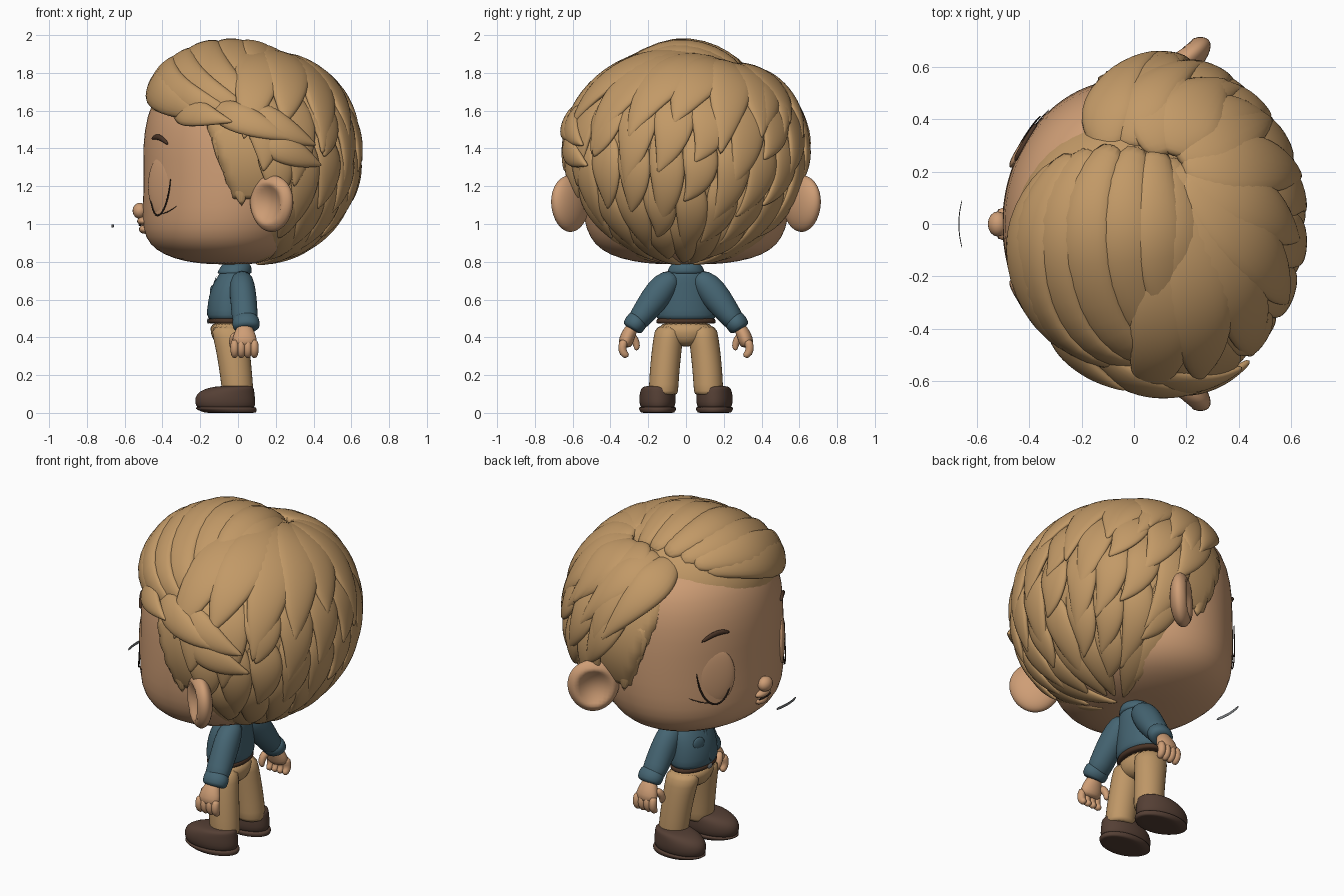
import bpy, bmesh, math
from mathutils import Vector as V

old = bpy.data.objects.get("Cube")
if old:
    bpy.data.objects.remove(old)


def material(name, rgb):
    m = bpy.data.materials.new(name)
    m.use_nodes = True
    m.diffuse_color = (*rgb, 1)
    m.node_tree.nodes["Principled BSDF"].inputs["Base Color"].default_value = (*rgb, 1)
    return m


SKIN = material("skin", (.62, .34, .18))
HAIR = material("hair tan", (.54, .32, .135))
SHIRT = material("shirt blue", (.06, .13, .17))
PANTS = material("trousers khaki", (.52, .31, .135))
SHOE = material("shoe brown", (.09, .05, .035))
DARK = material("dark line", (.03, .018, .012))
BROWN = material("dark brown", (.07, .035, .02))
GREY = material("grey", (.2, .21, .22))
X, Y, Z = V((1, 0, 0)), V((0, 1, 0)), V((0, 0, 1))


def finish(name, bm, mat, levels=1):
    bmesh.ops.recalc_face_normals(bm, faces=bm.faces[:])
    for f in bm.faces:
        f.smooth = True
    me = bpy.data.meshes.new(name)
    bm.to_mesh(me)
    bm.free()
    me.materials.append(mat)
    ob = bpy.data.objects.new(name, me)
    bpy.context.collection.objects.link(ob)
    if levels:
        ob.modifiers.new("smooth", "SUBSURF").levels = levels
        ob.modifiers["smooth"].render_levels = levels
    return ob


def sweep(name, stations, mat, n=12, ref=X, flat=False, levels=1):
    """Skin elliptic sections (position, semi-axis along ref, other semi-axis)."""
    bm, rings = bmesh.new(), []
    pos = [V(s[0]) for s in stations]
    for i, (p, a, b) in enumerate(stations):
        tan = Z if flat else (pos[min(i + 1, len(pos) - 1)] - pos[max(i - 1, 0)]).normalized()
        r = ref(pos[i]) if callable(ref) else ref
        u = (r - tan * r.dot(tan)).normalized()
        w = tan.cross(u)
        rings.append([bm.verts.new(pos[i] + u * a * math.cos(k * math.tau / n)
                                   + w * b * math.sin(k * math.tau / n)) for k in range(n)])
    for r0, r1 in zip(rings, rings[1:]):
        for k in range(n):
            bm.faces.new((r0[k], r0[(k + 1) % n], r1[(k + 1) % n], r1[k]))
    bm.faces.new(rings[0])
    bm.faces.new(rings[-1])
    return finish(name, bm, mat, levels)


def loft(name, rows, mat, cy=0, n=24):
    """Stack horizontal ellipses given as (z, centre x, radius x, radius y)."""
    return sweep(name, [((cx, cy, z), rx, ry) for z, cx, rx, ry in rows], mat, n, X, True)


def ball(name, centre, radii, mat, shape=None, seg=32, turn=0):
    bm = bmesh.new()
    bmesh.ops.create_uvsphere(bm, u_segments=seg, v_segments=seg * 3 // 4, radius=1)
    for v in bm.verts:
        if shape:
            v.co = shape(v.co)
        v.co = V(v.co[i] * radii[i] for i in range(3))
    ob = finish(name, bm, mat, 0)
    ob.location, ob.rotation_euler.z = centre, turn
    return ob


# Head
HEAD = [(.785, -.04, .1, .14), (.80, -.06, .22, .28), (.835, -.06, .33, .405),
        (.89, -.065, .405, .485), (.97, -.055, .45, .53), (1.08, -.04, .465, .55),
        (1.25, -.03, .47, .555), (1.42, -.03, .475, .55), (1.57, -.03, .455, .53),
        (1.7, -.03, .40, .47), (1.77, -.02, .31, .37), (1.81, 0, .18, .22), (1.83, 0, .06, .08)]
loft("head", HEAD, SKIN, n=48)


def face(az, z, lift=0):
    """Point on the face; az is the angle from straight ahead toward +y."""
    for r0, r1 in zip(HEAD, HEAD[1:]):
        if r0[0] <= z <= r1[0]:
            t = (z - r0[0]) / (r1[0] - r0[0])
            cx, rx, ry = (r0[i] + (r1[i] - r0[i]) * t for i in (1, 2, 3))
            return V((cx - (rx + lift) * math.cos(az), (ry + lift) * math.sin(az), z))


def face_line(name, s, pts, radius, lift, mat=DARK):
    """Tapered line through (angle, height) points on the face."""
    st = [(face(s * a, z, lift), radius * .6, radius if 0 < i < len(pts) - 1 else radius * .4)
          for i, (a, z) in enumerate(pts)]
    sweep(name, st, mat, 6, lambda p: V((p.x, p.y, 0)).normalized())


# Nose, puckered lips and the small arc in front of the mouth
ball("nose", (-.52, 0, 1.07), (.038, .048, .042), SKIN, seg=16)
ball("upper_lip", (-.5, 0, 1.015), (.034, .062, .024), SKIN, seg=16)
ball("lower_lip", (-.492, 0, .972), (.032, .052, .024), SKIN, seg=16)
sweep("mouth_line", [((-.522 + y * y * 2, y, .994), .006, .006) for y in (-.06, -.03, 0, .03, .06)], DARK, 6, Z)
sweep("floating_arc", [((-.67 + y * y * 1.6, y, .99), .01, .002)
                       for y in (-.095, -.05, 0, .05, .095)], GREY, 6, Z)

for s, side in ((-1, "left"), (1, "right")):
    # Closed eye, lash and brow
    ball("eyelid_" + side, face(s * .62, 1.2, -.018), (.026, .12, .165), SKIN, turn=-s * .66)
    arc = [(.62 - .20 * math.cos(t * math.pi / 8), 1.25 - .21 * math.sin(t * math.pi / 8)) for t in range(9)]
    face_line("eye_line_" + side, s, arc, .006, .008)
    face_line("lash_" + side, s, [(.62, 1.05), (.78, 1.06), (.93, 1.1)], .004, .002)
    face_line("brow_" + side, s, [(.45, 1.45), (.54, 1.465), (.66, 1.455), (.78, 1.42)], .019, .002, BROWN)

    # Ear: flared ball with a hollow on its outer side, broader at the top
    def hollow(c):
        r = math.hypot(c.x, c.z)
        if c.y * s > 0 and r < .72:
            c.y -= s * 1.0 * (1 - (r / .72) ** 2)
        c.x *= 1 + .08 * c.z
        return c
    ball("ear_" + side, (.178, s * .612, 1.108), (.14, .062, .15), SKIN, hollow, turn=s * .7)

# Hair base: egg shape that sinks into the head in front of the hairline
C, R = V((.07, 0, 1.365)), V((.55, .615, .55))


def hairline(c):
    x, z = C.x + c.x * R.x, C.z + c.z * R.z
    edge = .15 if z < 1.12 else max(-.17, -.02 - (z - 1.12) * .35)
    t = min(1, max(0, (edge - x) / .06))
    groove = .09 * math.exp(-((c.y * R.y - .29) / .06) ** 2) if z > 1.7 else 0
    return c * (1 - groove - .2 * t * t * (3 - 2 * t))


ball("hair_base", C, R, HAIR, hairline, 96)
QC, QR = V((-.045, -.04, 1.605)), V((.415, .46, .345))


def tilt(c):
    """Let the quiff fall away toward the left side."""
    c.z -= .07 * max(0, -c.y) * max(0, c.z) * 2
    return c


ball("quiff_base", QC, QR, HAIR, tilt, 48)


def lock(name, pts, width, thick, c=C, r=R, lift=.0, fall=0):
    """Pointed lock hugging an ellipsoid along a three-point bend."""
    a, b, d = (V(p) for p in pts)
    st = []
    for i in range(10):
        t = i / 9
        q = a * (1 - t) ** 2 + b * 2 * t * (1 - t) + d * t * t - c
        u = V(q[k] / r[k] for k in range(3)).normalized()
        k = 1 + lift + .05 * t - .06 * (1 - t) ** 3
        w = (.4 + .6 * math.sin(min(1, t * 2) * math.pi / 2)) * max(.03, 1 - t ** 2.8)
        p = c + V(u[j] * r[j] * k for j in range(3))
        p.z -= fall * max(0, -u.y) * max(0, u.z) * 2
        st.append((p, thick * (.25 + .75 * w), width * w))
    sweep(name, st, HAIR, 10, lambda p: V((p[k] - c[k]) / r[k] ** 2 for k in range(3)).normalized())


def polar(phi, el):
    f, e = math.radians(phi), math.radians(el)
    return C + V((R.x * math.cos(e) * math.cos(f), R.y * math.cos(e) * math.sin(f), R.z * math.sin(e)))


# Overlapping rows: root height, tip height, count, spread, width
ROWS = [(-30, -78, 9, 76, .1), (-8, -57, 9, 72, .105), (16, -34, 10, 78, .115),
        (42, -10, 10, 90, .135)]
for j, (e0, e1, n, spread, width) in enumerate(ROWS):
    for i in range(n):
        phi = -spread + 2 * spread * (i + .25 * (j % 2)) / (n - .75)
        dip = 9 * math.sin(i * 2.4 + j)
        lock("back_lock", (polar(phi * 1.02 - 4, e0), polar(phi + 7, (e0 + e1) / 2),
                           polar(phi * .9 - 7, e1 + dip)), width, .036, lift=.003 * j)

# Broad crown locks fanning out of the end of the parting
CROWN = V((.14, .26, 1.84))
for i in range(9):
    phi = -92 + 22 * i
    root = CROWN.lerp(polar(phi, 60), .2)
    lock("crown_lock", (root, polar(phi + 10, 46), polar(phi - 2, 8 + 9 * math.sin(i * 2.1))),
         .16, .042, lift=.012 + .006 * (i % 2))

# Locks combed from the parting over the right side
for i in range(4):
    t = i / 3
    lock("parting_lock", ((-.1 + .24 * t, .29, 1.82), (-.17 + .55 * t, .55, 1.8),
                          (.1 + .46 * t, .62 - .2 * t, 1.4 + .07 * t)), .135, .05, lift=.015 - .004 * i)

# Quiff combed from the parting over the left side and then backward
for i in range(7):
    t = i / 6
    lock("quiff_lock", ((-.3 + .46 * t, .27, 1.8), (-.66 + .75 * t, -.25, 1.78 + .2 * t),
                        (.0 + .4 * t, -.62 + .1 * t, 1.5 + .17 * t)), .125, .048, QC, QR,
         .03 + .012 * (i % 2), .07)
for x, z in ((-.02, 1.53), (.3, 1.44), (.45, 1.42), (.5, 1.3)):
    lock("side_lock", ((x - .42, -.42, z + .16), (x - .3, -.62, z + .1), (x, -.6, z)), .1, .04, lift=.04)

for s, side in ((-1, "left"), (1, "right")):
    # Sideburn
    sweep("sideburn_" + side, [((-.05, s * .55, 1.54), .03, .12), ((-.02, s * .558, 1.38), .032, .11),
                               ((.015, s * .558, 1.24), .028, .075), ((.02, s * .55, 1.09), .01, .006)], HAIR, 12, Y)
    # Sleeve and turned cuff
    sweep("sleeve_" + side, [((.02, s * .05, .735), .05, .04), ((.02, s * .11, .68), .07, .078),
                             ((.03, s * .17, .60), .072, .078), ((.035, s * .23, .52), .07, .064),
                             ((.04, s * .28, .455), .068, .054)], SHIRT, 16)
    sweep("cuff_" + side, [((.04, s * .245, .505), .055, .045), ((.04, s * .25, .5), .074, .06),
                           ((.045, s * .288, .447), .077, .061), ((.045, s * .29, .443), .04, .035)], SHIRT, 16)
    # Hand with curled fingers
    sweep("palm_" + side, [((.035, s * .275, .47), .035, .03), ((.035, s * .298, .43), .054, .038),
                           ((.035, s * .318, .385), .072, .042), ((.035, s * .325, .345), .06, .034)], SKIN)
    for i in range(4):
        x = -.018 + .035 * i
        sweep("finger_" + side, [((x, s * .324, .39), .021, .025), ((x, s * .34, .35), .025, .026),
                                 ((x, s * .334, .315), .023, .025), ((x, s * .305, .296), .017, .018)], SKIN, 8)
    sweep("thumb_" + side, [((-.01, s * .3, .42), .024, .024), ((-.028, s * .27, .39), .025, .024),
                            ((-.028, s * .258, .35), .02, .02), ((-.022, s * .264, .33), .01, .01)], SKIN, 8)
    # Trouser leg, shoe and sole
    sweep("trouser_leg_" + side, [((.0, s * .12, .095), .075, .07), ((.0, s * .12, .1), .085, .08),
                                  ((-.01, s * .115, .2), .087, .08), ((-.022, s * .106, .3), .09, .081),
                                  ((-.038, s * .094, .4), .096, .08), ((-.048, s * .085, .47), .1, .078)],
          PANTS, 16, X, True)
    loft("shoe_" + side, [(.018, -.07, .12, .07), (.024, -.07, .155, .09), (.06, -.075, .163, .099),
                          (.1, -.073, .156, .096), (.125, -.055, .135, .09), (.14, -.03, .105, .08),
                          (.143, -.01, .05, .04)], SHOE, s * .148, 24).rotation_euler.z = -s * .04
    loft("sole_" + side, [(0, -.045, .12, .075), (.001, -.045, .138, .09), (.016, -.065, .16, .098),
                          (.03, -.073, .168, .102), (.034, -.07, .13, .08)],
         SHOE, s * .148).rotation_euler.z = -s * .04

# Neck, shirt, collar, belt and hips
loft("neck", [(.7, -.01, .06, .065), (.83, -.01, .065, .07)], SKIN)
loft("shirt", [(.488, -.05, .08, .12), (.494, -.05, .112, .16), (.54, -.05, .115, .16), (.62, -.045, .112, .153),
               (.69, -.03, .098, .14), (.74, -.015, .083, .105), (.78, -.01, .06, .06)], SHIRT)
loft("collar", [(.735, -.02, .08, .09), (.738, -.02, .094, .105), (.765, -.012, .085, .092),
                (.79, -.008, .075, .08), (.79, -.008, .05, .05)], SHIRT)
loft("belt", [(.472, -.05, .09, .14), (.472, -.05, .109, .161), (.502, -.05, .109, .159),
              (.502, -.05, .09, .13)], BROWN)
loft("hips", [(.35, -.04, .04, .04), (.375, -.043, .085, .09), (.42, -.046, .1, .145),
              (.485, -.05, .104, .157)], PANTS)
# Shirt placket, pocket and buckle on the front
sweep("placket", [((-.163, 0, .51), .004, .014), ((-.156, 0, .6), .004, .014),
                  ((-.112, 0, .73), .004, .014)], SHIRT, 8)
ball("pocket", (-.133, .07, .64), (.01, .036, .036), SHIRT, seg=16, turn=-.4)
ball("buckle", (-.158, 0, .486), (.006, .022, .014), GREY, seg=16)
